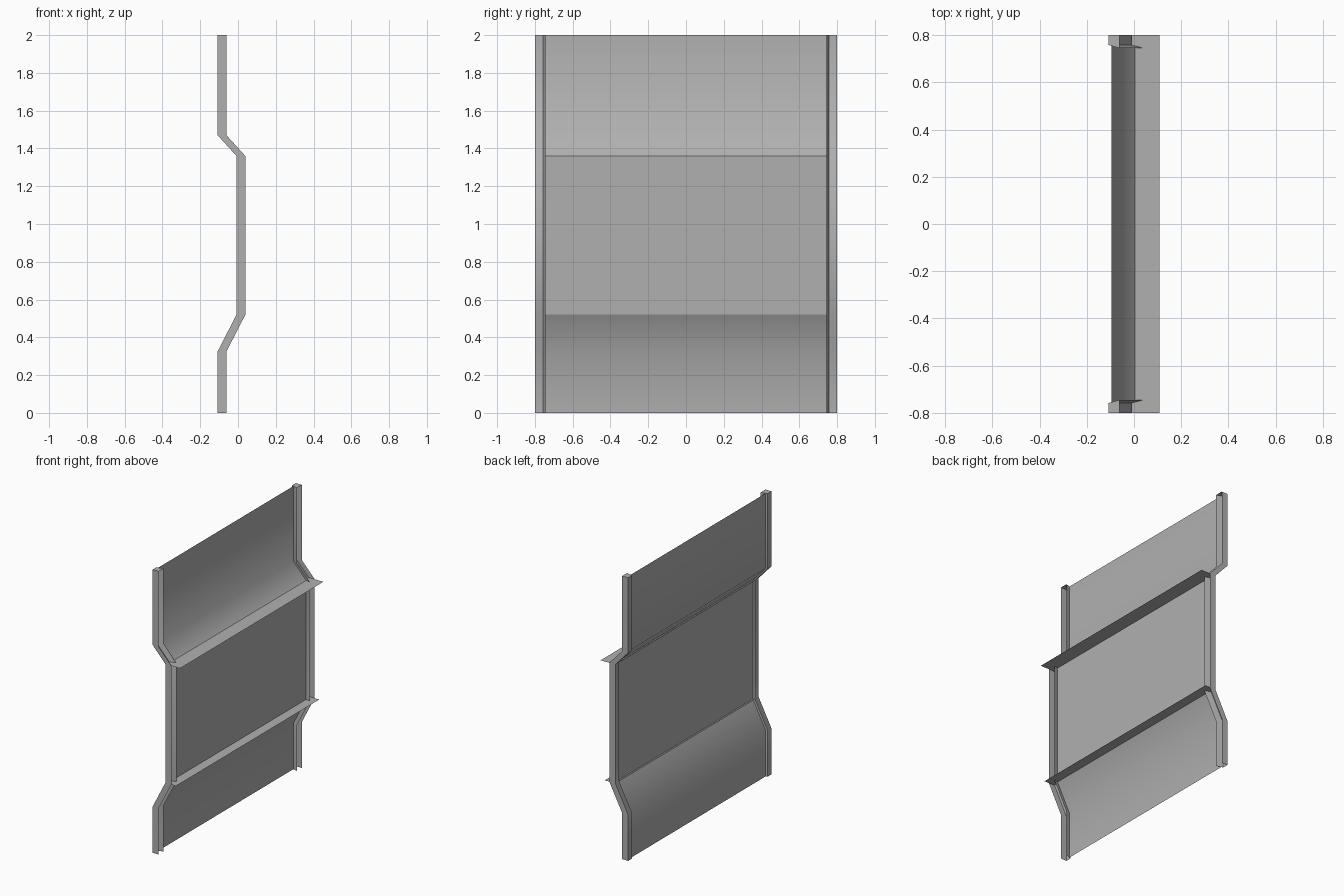
import bpy
import math

if "Cube" in bpy.data.objects:
    bpy.data.objects.remove(bpy.data.objects["Cube"])

# Side profile (x of the rail's back edge, z), bottom to top
PROFILE = [(-0.108, 0.0), (-0.108, 0.325), (-0.008, 0.52),
           (-0.008, 1.36), (-0.108, 1.47), (-0.108, 2.0)]
HALF = 0.8

grey = bpy.data.materials.new("dark_grey_metal")
grey.diffuse_color = (0.434, 0.434, 0.434, 1)
grey.use_nodes = True
grey.node_tree.nodes["Principled BSDF"].inputs["Base Color"].default_value = grey.diffuse_color


def make(name, verts, faces, smooth=False):
    mesh = bpy.data.meshes.new(name)
    mesh.from_pydata(verts, [], faces)
    mesh.update()
    mesh.materials.append(grey)
    ob = bpy.data.objects.new(name, mesh)
    bpy.context.collection.objects.link(ob)
    if smooth:
        bpy.ops.object.select_all(action='DESELECT')
        ob.select_set(True)
        bpy.context.view_layer.objects.active = ob
        bpy.ops.object.shade_smooth_by_angle(angle=math.radians(50))
    return ob


def sweep(name, section, path, cap=False):
    """Carry an open (dx, y) section along the (x, z) path as thin sheet."""
    n = len(section)
    verts = [(x + dx, y, z) for x, z in path for dx, y in section]
    faces = [(i * n + j, i * n + j + 1, (i + 1) * n + j + 1, (i + 1) * n + j)
             for i in range(len(path) - 1) for j in range(n - 1)]
    if cap:
        faces.append(tuple(range(len(verts) - n, len(verts))))
    return make(name, verts, faces, smooth=True)


# Side rails: channels open towards +x with a closed top
for side, label in ((-1, "left"), (1, "right")):
    channel = [(0.047, HALF), (0, HALF), (0, 0.758), (0.047, 0.745)]
    section = [(dx, side * y) for dx, y in channel]
    sweep("side_rail_" + label, section, PROFILE, cap=True)

# Sheet panels between the rails
edge = [(0.013, -0.754), (0.013, 0.754)]
sweep("lower_panel", edge, PROFILE[:3])
sweep("middle_panel", edge, PROFILE[2:4])
sweep("upper_panel", edge, PROFILE[3:])

# Horizontal ledges at the two bends
for name, z, front in (("lower_ledge", 0.52, 0.075), ("upper_ledge", 1.36, 0.107)):
    back = -0.006
    make(name, [(back, -HALF, z), (front, -HALF, z), (front, HALF, z), (back, HALF, z)],
         [(0, 1, 2, 3)])
